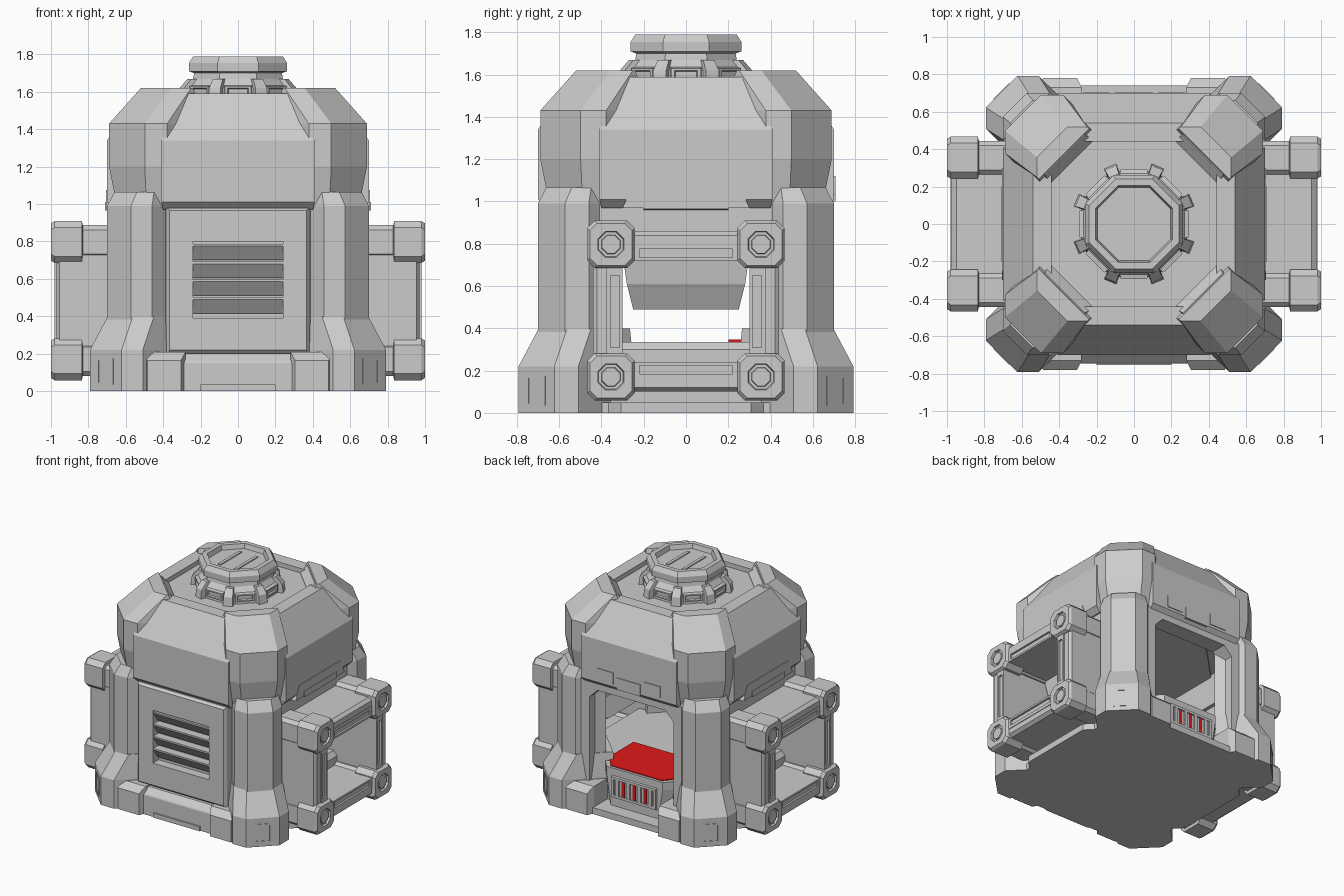
import bpy, bmesh, math
from mathutils import Matrix, Vector

red = bpy.data.materials.new("red_glow")
red.diffuse_color = (0.75, 0.01, 0.01, 1)
SIDES, CORNERS, TUNNELS = (0, 90, 180, 270), (45, 135, 225, 315), (0, 180)
FRONT, BACK = 270, 90


def loft(name, rings, rot=0, mat=None):
    """Skin closed rings of points, cap the ends, turn about z."""
    bm = bmesh.new()
    vs = [[bm.verts.new(p) for p in r] for r in rings]
    n = len(rings[0])
    for a, b in zip(vs, vs[1:]):
        for i in range(n):
            j = (i + 1) % n
            bm.faces.new((a[i], a[j], b[j], b[i]))
    bm.faces.new(vs[0])
    bm.faces.new(vs[-1])
    bmesh.ops.recalc_face_normals(bm, faces=bm.faces)
    bm.transform(Matrix.Rotation(math.radians(rot), 4, 'Z'))
    me = bpy.data.meshes.new(name)
    bm.to_mesh(me)
    bm.free()
    ob = bpy.data.objects.new(name, me)
    bpy.context.collection.objects.link(ob)
    if mat:
        me.materials.append(mat)
    return ob


def panel(name, rot, stations, mat=None):
    """Rectangles (reach, u0, u1, z0, z1) skinned outward along local x."""
    return loft(name, [[(r, a, c), (r, b, c), (r, b, d), (r, a, d)]
                       for r, a, b, c, d in stations], rot, mat)


def slab(name, rot, stations, mat=None):
    """Rectangles (z, inner reach, outer reach, half width) skinned upward."""
    return loft(name, [[(i, -w, z), (o, -w, z), (o, w, z), (i, w, z)]
                       for z, i, o, w in stations], rot, mat)


def pillar(name, rot, stations):
    """Chamfered sections (z, back, front, half face, half width)."""
    return loft(name, [[(b, -s, z), (f - s + t, -s, z), (f, -t, z),
                        (f, t, z), (f - s + t, s, z), (b, s, z)]
                       for z, b, f, t, s in stations], rot)


def octagon(z, apothem):
    r = apothem / math.cos(math.pi / 8)
    return [(r * math.cos(math.pi * (k + .5) / 4), r * math.sin(math.pi * (k + .5) / 4), z) for k in range(8)]


def cut_square(x, cy, cz, h, c):
    pts = [(h, c - h), (h, h - c), (h - c, h), (c - h, h),
           (-h, h - c), (-h, c - h), (c - h, -h), (h - c, -h)]
    return [(x, cy + a, cz + b) for a, b in pts]


# Corner pillars: foot, shaft and shoulder
for r in CORNERS:
    pillar("pillar_foot", r, [(0, .55, 1.0, .12, .2), (.22, .55, 1.0, .12, .2), (.40, .55, .89, .095, .175)])
    panel("foot_plate", r, [(.99, -.06, .06, .035, .175), (1.004, -.06, .06, .035, .175),
                            (1.004, -.05, .05, .045, .165), (.998, -.05, .05, .045, .165)])
    pillar("pillar_shaft", r, [(.3, .6, .9, .09, .17), (.99, .6, .9, .09, .17), (1.065, .6, .85, .085, .15)])
    pillar("pillar_shoulder", r, [(.97, .45, .80, .11, .2), (1.2, .45, .84, .135, .22),
                                  (1.43, .45, .84, .135, .22), (1.62, .53, .62, .115, .19)])
    pillar("shoulder_inner_end", r, [(1.5, .47, .6, .14, .17), (1.56, .47, .6, .14, .17), (1.61, .52, .6, .12, .15)])

# Roof core and the four sloped roof slabs
loft("roof_core", [octagon(.95, .54), octagon(1.555, .54)])
for r in SIDES:
    slab("roof_slab", r, [(.97, .44, .66, .40), (1.01, .44, .70, .41), (1.34, .44, .70, .41),
                          (1.59, .44, .54, .33), (1.59, .44, .455, .30)])

# Domed roof vent with ribs, windows and a recessed hatch
loft("roof_vent", [octagon(z, a) for z, a in (
    (1.54, .285), (1.62, .28), (1.67, .24), (1.70, .235), (1.71, .262), (1.755, .262),
    (1.79, .24), (1.79, .205), (1.755, .195))])
for k in range(8):
    slab("vent_rib", 22.5 + 45 * k, [(1.54, .24, .335, .035), (1.62, .24, .325, .033), (1.67, .22, .28, .028)])
    panel("vent_window", 45 * k, [(.27, -.075, .075, 1.57, 1.635), (.295, -.07, .07, 1.575, 1.63),
                                  (.295, -.055, .055, 1.585, 1.62), (.284, -.05, .05, 1.59, 1.615)])
for sx in (-.07, .07):
    panel("hatch_bar", 0, [(sx - .012, -.13, .13, 1.75, 1.762), (sx + .012, -.13, .13, 1.75, 1.762)])

# Base plate, floor block and skirts
loft("base_plate", [octagon(0, .74), octagon(.05, .74)]) 
slab("ground_slab", 0, [(0, -.68, .68, .66), (.05, -.68, .68, .66)])
slab("floor_block", 0, [(0, -.64, .64, .50), (.30, -.64, .64, .50), (.335, -.61, .61, .49)])
panel("front_skirt", FRONT, [(.5, -.30, .30, 0, .22), (.70, -.30, .30, 0, .20),
                             (.74, -.29, .29, 0, .16), (.745, -.29, .29, 0, .15)])
panel("skirt_step", FRONT, [(.7, -.21, .21, 0, .04), (.755, -.20, .20, 0, .035)])
for r in (FRONT, BACK):
    for s in (-1, 1):
        panel("skirt_block", r, [(.5, s * .395 - .115, s * .395 + .115, 0, .21),
                                 (.73, s * .395 - .115, s * .395 + .115, 0, .21),
                                 (.78, s * .395 - .09, s * .395 + .09, 0, .165)])

# Front wall with louvred grille
panel("front_wall", FRONT, [(.56, -.40, .40, .2, .98), (.68, -.38, .38, .2, .98), (.70, -.365, .365, .22, .965),
                            (.70, -.24, .24, .39, .80), (.63, -.24, .24, .39, .80)])
for k in range(4):
    z = .775 - k * .095
    loft("louvre", [[(.695, u, z + .012), (.695, u, z), (.64, u, z - .075), (.63, u, z - .075), (.63, u, z + .012)]
                    for u in (-.24, .24)], FRONT)

# Back doorway arch, sill, red floor and lit grating
arch = [(-.47, .2), (-.36, .2), (-.36, .86), (-.29, .93), (.29, .93), (.36, .86),
        (.36, .2), (.47, .2), (.47, .99), (-.47, .99)]
loft("door_arch", [[(x, u, z) for u, z in arch] for x in (.54, .67)], BACK)
loft("door_sill", [[(.48, -w, z), (.56, -w, z), (.63, -w + .06, z), (.63, w - .06, z), (.56, w, z), (.48, w, z)]
                   for z, w in ((.03, .26), (.28, .30), (.34, .30))], BACK)
loft("red_floor", [[(.2, -.31, z), (.5, -.31, z), (.61, -.22, z), (.61, .22, z), (.5, .31, z), (.2, .31, z)]
                   for z in (.32, .346)], BACK, red)
panel("grating_frame", BACK, [(.60, -.20, .20, .11, .29), (.645, -.19, .19, .12, .28),
                              (.645, -.17, .17, .14, .26), (.634, -.17, .17, .14, .26)])
for k in range(7):
    u = (k - 3) * .047
    lit = k in (1, 3, 5)
    reach = .637 if lit else .644
    panel("grating_light" if lit else "grating_bar", BACK,
          [(.62, u - .014, u + .014, .14, .26), (reach, u - .014, u + .014, .14, .26)], red if lit else None)
for u, w, z0, z1 in ((-.2, .07, 1.03, 1.12), (0, .1, 1.0, 1.09), (.2, .07, 1.03, 1.12)):
    panel("door_trim", BACK, [(.69, u - w, u + w, z0, z1), (.706, u - w, u + w, z0, z1)])

# Side walls, inner flaps and square tunnels
for r in TUNNELS:
    panel("side_header", r, [(.54, -.46, .46, .72, .99), (.65, -.46, .46, .72, .99)])
    for s in (-1, 1):
        panel("side_jamb", r, [(.54, s * .30, s * .47, .2, .8), (.65, s * .30, s * .47, .2, .8)])
        # Slotted side post with outer plate
        panel("tunnel_side", r, [(.6, s * .30, s * .375, .2, .78), (.98, s * .30, s * .375, .2, .78),
                                 (.98, s * .315, s * .357, .31, .65), (.965, s * .315, s * .357, .31, .65)])
        panel("tunnel_side_cover", r, [(.6, s * .37, s * .44, .2, .78), (.955, s * .37, s * .44, .2, .78),
                                       (.97, s * .37, s * .42, .2, .78)])
        # Top and bottom plates mirror about the tunnel's mid height
        m = lambda z: .48 + s * (z - .48)
        panel("tunnel_plate", r, [(.6, -.32, .32, m(.72), m(.80)), (.98, -.32, .32, m(.72), m(.80)),
                                  (.98, -.22, .22, m(.735), m(.775)), (.965, -.22, .22, m(.735), m(.775))])
        panel("tunnel_plate_cover", r, [(.6, -.32, .32, m(.79), m(.86)), (.95, -.32, .32, m(.79), m(.86)),
                                        (.975, -.32, .32, m(.79), m(.84))])
        # Corner tubes with octagonal end collars
        for z in (.17, .797):
            loft("corner_tube", [cut_square(x, s * .355, z, h, c) for x, h, c in (
                (.55, .09, .025), (.83, .09, .025), (.835, .112, .035), (.98, .112, .035), (1.0, .1, .035),
                (1.0, .062, .036), (.985, .058, .034), (.985, .045, .026), (.995, .042, .025))], r)
    slab("inner_flap", r, [(.49, .50, .52, .25), (.61, .56, .58, .28), (.75, .57, .60, .30)])
    # Slim trapezoid hood above each tunnel
    loft("side_hood", [[(x, -.30, .97), (x, .30, .97), (x, .255, 1.075), (x, -.255, 1.075)] for x in (.64, .705)], r)
    panel("hood_lip", r, [(.64, -.2, .2, .96, 1.01), (.711, -.2, .2, .965, 1.01)])
